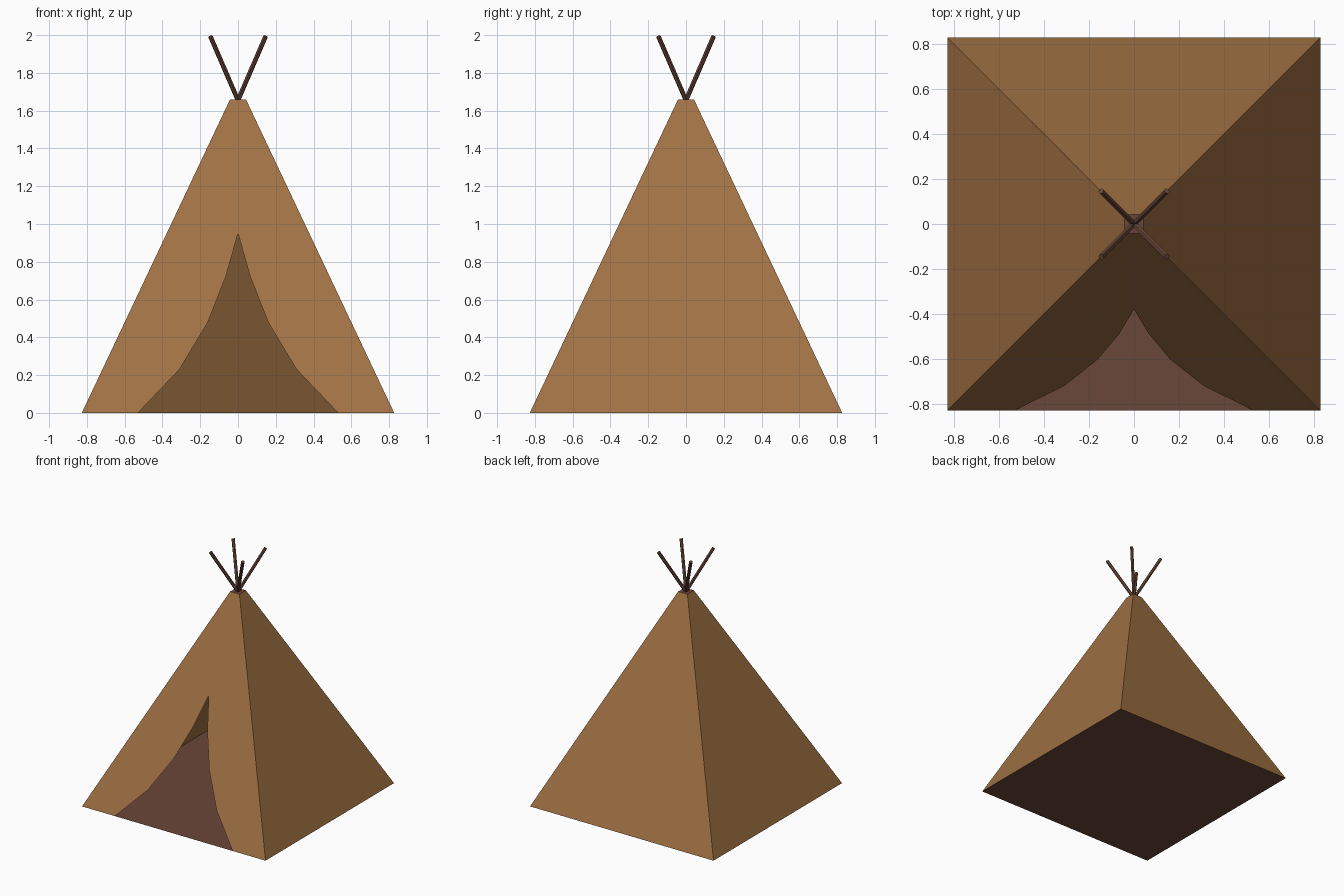
import bpy, bmesh
from mathutils import Vector

if "Cube" in bpy.data.objects:
    bpy.data.objects.remove(bpy.data.objects["Cube"])

BASE, TOP, H = 0.827, 0.042, 1.66   # half widths and height of the canvas


def material(name, rgb):
    lin = [((c / 255 + 0.055) / 1.055) ** 2.4 for c in rgb]
    m = bpy.data.materials.new(name)
    m.diffuse_color = (*lin, 1)
    m.use_nodes = True
    m.node_tree.nodes["Principled BSDF"].inputs["Base Color"].default_value = m.diffuse_color
    return m


canvas = material("tan canvas", (160, 113, 67))
wood = material("dark brown", (106, 71, 58))


def make_object(name, faces, mat):
    bm = bmesh.new()
    for f in faces:
        bm.faces.new([bm.verts.new(p) for p in f])
    bmesh.ops.remove_doubles(bm, verts=bm.verts, dist=1e-5)
    mesh = bpy.data.meshes.new(name)
    bm.to_mesh(mesh)
    bm.free()
    mesh.materials.append(mat)
    ob = bpy.data.objects.new(name, mesh)
    bpy.context.collection.objects.link(ob)
    return ob


def on_front(x, z):
    """Point on the sloping front wall."""
    return (x, -(BASE + (TOP - BASE) * z / H), z)


def square(half, z):
    return [(-half, -half, z), (half, -half, z), (half, half, z), (-half, half, z)]


# Canvas walls: the front is two mirrored halves around the curved door opening
low, high = square(BASE, 0), square(TOP, H)
walls = [[low[i], low[(i + 1) % 4], high[(i + 1) % 4], high[i]] for i in (1, 2, 3)]
door = [(0.53, 0), (0.31, 0.23), (0.16, 0.48), (0.065, 0.72), (0, 0.95)]
right = [on_front(x, z) for x, z in [(BASE, 0), (TOP, H), (0, H)] + door[::-1]]
left = [(-x, y, z) for x, y, z in right]
make_object("tent_canvas", walls + [right, left[::-1]], canvas)

# Floor sheet and small cap where the poles come out
make_object("tent_floor", [low], wood)
make_object("tent_top_cap", [high], wood)

# Four crossing poles leaning out toward the corners
for name, sx, sy in (("front_left", -1, -1), ("front_right", 1, -1),
                     ("back_left", -1, 1), ("back_right", 1, 1)):
    a, b = Vector((0, 0, 1.655)), Vector((0.146 * sx, 0.146 * sy, 1.993))
    bpy.ops.mesh.primitive_cylinder_add(vertices=6, radius=0.013, depth=(b - a).length,
                                        location=(a + b) / 2,
                                        rotation=(b - a).to_track_quat('Z', 'Y').to_euler())
    pole = bpy.context.object
    pole.name = "pole_" + name
    pole.data.materials.append(wood)
